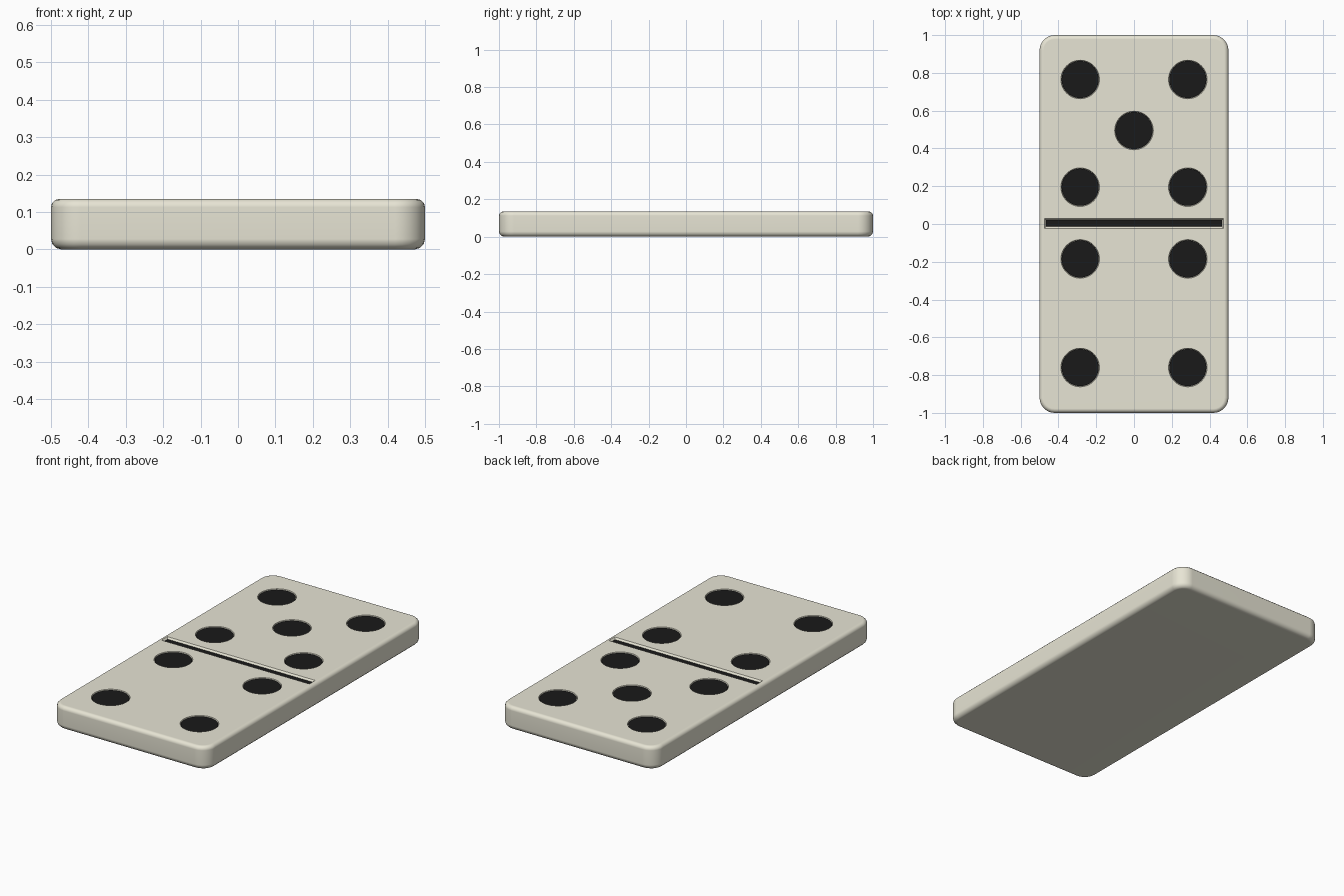
import bpy, bmesh
from mathutils import Matrix

if "Cube" in bpy.data.objects:
    bpy.data.objects.remove(bpy.data.objects["Cube"])

TOP = 0.135
DEPTH = 0.012


def material(name, color):
    m = bpy.data.materials.new(name)
    m.diffuse_color = color
    m.use_nodes = True
    m.node_tree.nodes["Principled BSDF"].inputs["Base Color"].default_value = m.diffuse_color
    return m


def make_object(name, bm, mat=None):
    bmesh.ops.recalc_face_normals(bm, faces=bm.faces)
    me = bpy.data.meshes.new(name)
    bm.to_mesh(me)
    bm.free()
    ob = bpy.data.objects.new(name, me)
    bpy.context.collection.objects.link(ob)
    if mat:
        me.materials.append(mat)
    return ob


def bar(bm, loc, size, top_grow=0.0):
    # box whose upper rim can flare outwards
    vs = bmesh.ops.create_cube(bm, size=1)["verts"]
    for v in vs:
        up = v.co.z > 0
        for i in range(3):
            grow = top_grow * 2 if up and i < 2 else 0
            v.co[i] = v.co[i] * (size[i] + grow) + loc[i]


ivory = material("ivory", (0.80, 0.78, 0.66, 1))
black = material("black", (0.01, 0.01, 0.01, 1))

# Tile body: rounded plan corners, then softened top and bottom rims
bm = bmesh.new()
bar(bm, (0, 0, TOP / 2), (1, 2, TOP))
upright = [e for e in bm.edges if abs(e.verts[0].co.z - e.verts[1].co.z) > 0.1]
bmesh.ops.bevel(bm, geom=upright, offset=0.08, segments=6, profile=0.5, affect='EDGES')
for z, width in ((0, 0.028), (TOP, 0.022)):
    rim = [e for e in bm.edges if all(abs(v.co.z - z) < 1e-4 for v in e.verts)]
    bmesh.ops.bevel(bm, geom=rim, offset=width, segments=3, profile=0.5, affect='EDGES')
tile = make_object("tile_body", bm, ivory)

# Pip centres: five on the back half, four on the front half
pips = [(0, 0.495)]
for s in (-1, 1):
    pips += [(s * 0.285, y) for y in (0.765, 0.195, -0.185, -0.76)]

# Cutter for the pip recesses and the divider groove
bm = bmesh.new()
for x, y in pips:
    bmesh.ops.create_cone(bm, cap_ends=True, segments=48, radius1=0.099, radius2=0.105,
                          depth=2 * DEPTH, matrix=Matrix.Translation((x, y, TOP)))
bar(bm, (0, 0.003, TOP), (0.93, 0.034, 2 * DEPTH), 0.02)
cutter = make_object("recess_cutter", bm)
cutter.data.materials.append(ivory)
cutter.hide_render = True
cutter.hide_set(True)

cut = tile.modifiers.new("recesses", 'BOOLEAN')
cut.operation = 'DIFFERENCE'
cut.object = cutter
cut.solver = 'EXACT'

# Bake the cut so shading can be set on the final faces
graph = bpy.context.evaluated_depsgraph_get()
baked = bpy.data.meshes.new_from_object(tile.evaluated_get(graph))
tile.modifiers.clear()
tile.data = baked
bpy.data.objects.remove(cutter)
bpy.ops.object.select_all(action='DESELECT')
tile.select_set(True)
bpy.context.view_layer.objects.active = tile
bpy.ops.object.shade_smooth_by_angle(angle=0.6)
weighted = tile.modifiers.new("weighted_normals", 'WEIGHTED_NORMAL')
weighted.keep_sharp = True

# Black paint in the pips
for i, (x, y) in enumerate(pips):
    bm = bmesh.new()
    bmesh.ops.create_cone(bm, cap_ends=True, segments=48, radius1=0.098, radius2=0.098,
                          depth=0.008, matrix=Matrix.Translation((x, y, TOP - DEPTH + 0.004)))
    make_object(f"pip_{i + 1}", bm, black)

# Black paint in the divider groove
bm = bmesh.new()
bar(bm, (0, 0.003, TOP - DEPTH + 0.001), (0.93, 0.034, 0.004))
make_object("divider_line", bm, black)
